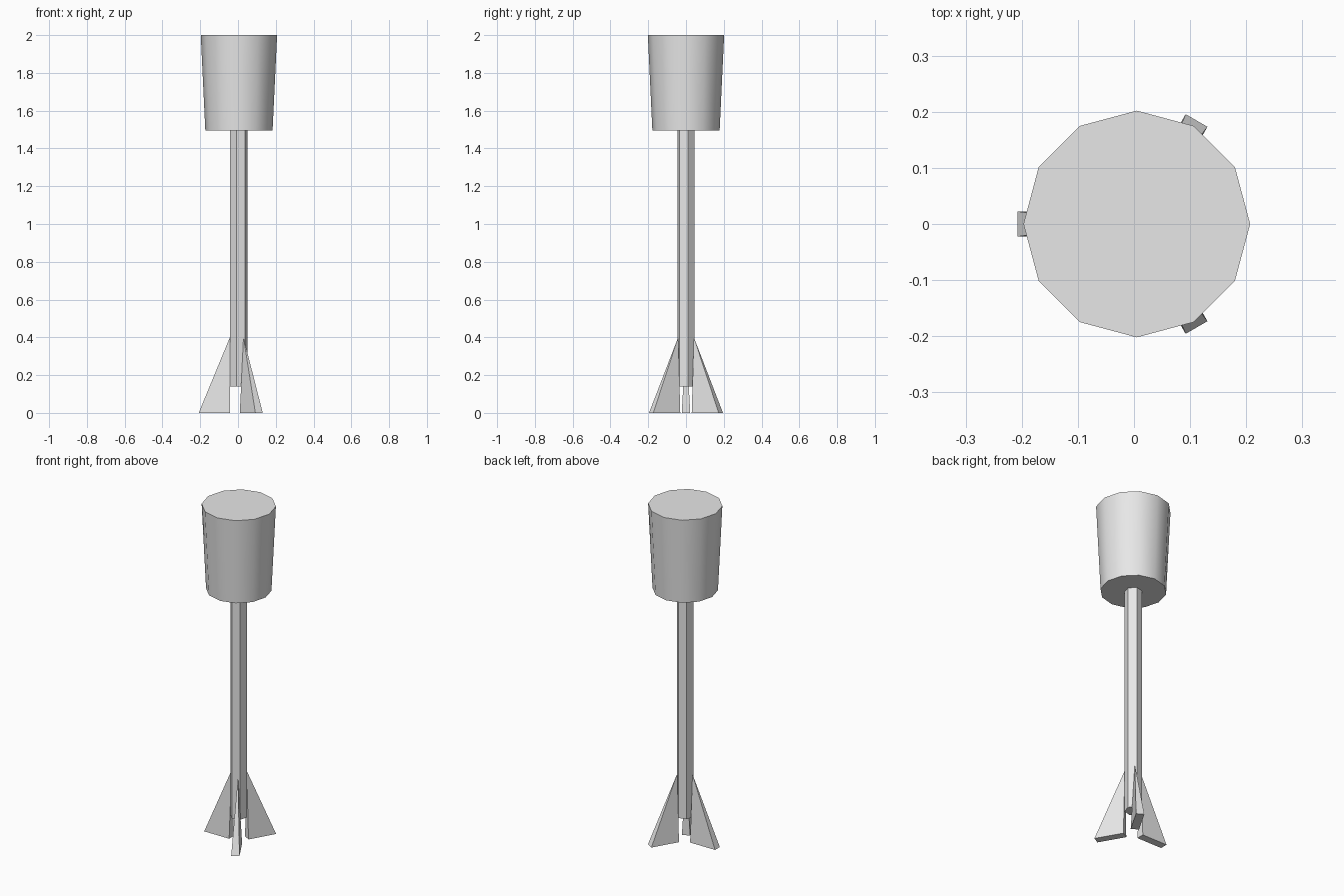
import bpy, bmesh
from math import radians
from mathutils import Matrix, Vector

cube = bpy.data.objects.get("Cube")
if cube:
    bpy.data.objects.remove(cube, do_unlink=True)

AXIS_X = 0.005  # the three fins pull the bounds slightly off the axis

grey = bpy.data.materials.new("light grey")
grey.use_nodes = True
grey.diffuse_color = (0.8, 0.8, 0.8, 1)
grey.node_tree.nodes["Principled BSDF"].inputs["Base Color"].default_value = (0.8, 0.8, 0.8, 1)


def add_object(name, bm):
    bmesh.ops.recalc_face_normals(bm, faces=bm.faces)
    mesh = bpy.data.meshes.new(name)
    bm.to_mesh(mesh)
    bm.free()
    mesh.materials.append(grey)
    obj = bpy.data.objects.new(name, mesh)
    obj.location.x = AXIS_X
    bpy.context.collection.objects.link(obj)
    return obj


def prism(name, sides, bottom_radius, top_radius, z0, z1, turn=0):
    bm = bmesh.new()
    bmesh.ops.create_cone(bm, cap_ends=True, segments=sides, radius1=bottom_radius,
                          radius2=top_radius, depth=z1 - z0,
                          matrix=Matrix.Translation((0, 0, (z0 + z1) / 2)))
    # Put the first corner on +x, then turn about the axis
    v = max(bm.verts, key=lambda p: p.co.x).co
    start = Vector((1, 0)).angle_signed(Vector((v.x, v.y)))
    bmesh.ops.rotate(bm, verts=bm.verts, matrix=Matrix.Rotation(start + radians(turn), 3, "Z"))
    return add_object(name, bm)


def fin(name, angle, inner=0.048, outer=0.213, half=0.0225, height=0.4):
    # Flat rectangular foot narrowing to a point against the pole
    bm = bmesh.new()
    foot = [bm.verts.new(p) for p in ((inner, -half, 0), (outer, -half, 0),
                                      (outer, half, 0), (inner, half, 0))]
    tip = bm.verts.new((inner, 0, height))
    bm.faces.new(foot)
    for a, b in zip(foot, foot[1:] + foot[:1]):
        bm.faces.new((a, b, tip))
    bmesh.ops.rotate(bm, verts=bm.verts, matrix=Matrix.Rotation(radians(angle), 3, "Z"))
    return add_object(name, bm)


# Tapered twelve-sided head, smooth around its side
head = prism("head", 12, 0.178, 0.202, 1.495, 2.0)
bpy.ops.object.select_all(action="DESELECT")
head.select_set(True)
bpy.context.view_layer.objects.active = head
bpy.ops.object.shade_smooth_by_angle(angle=radians(35))

# Six-sided pole
prism("pole", 6, 0.048, 0.048, 0.14, 1.495, turn=14)

# Three feet
for name, angle in (("right_fin", 180), ("front_left_fin", -60), ("back_left_fin", 60)):
    fin(name, angle)
